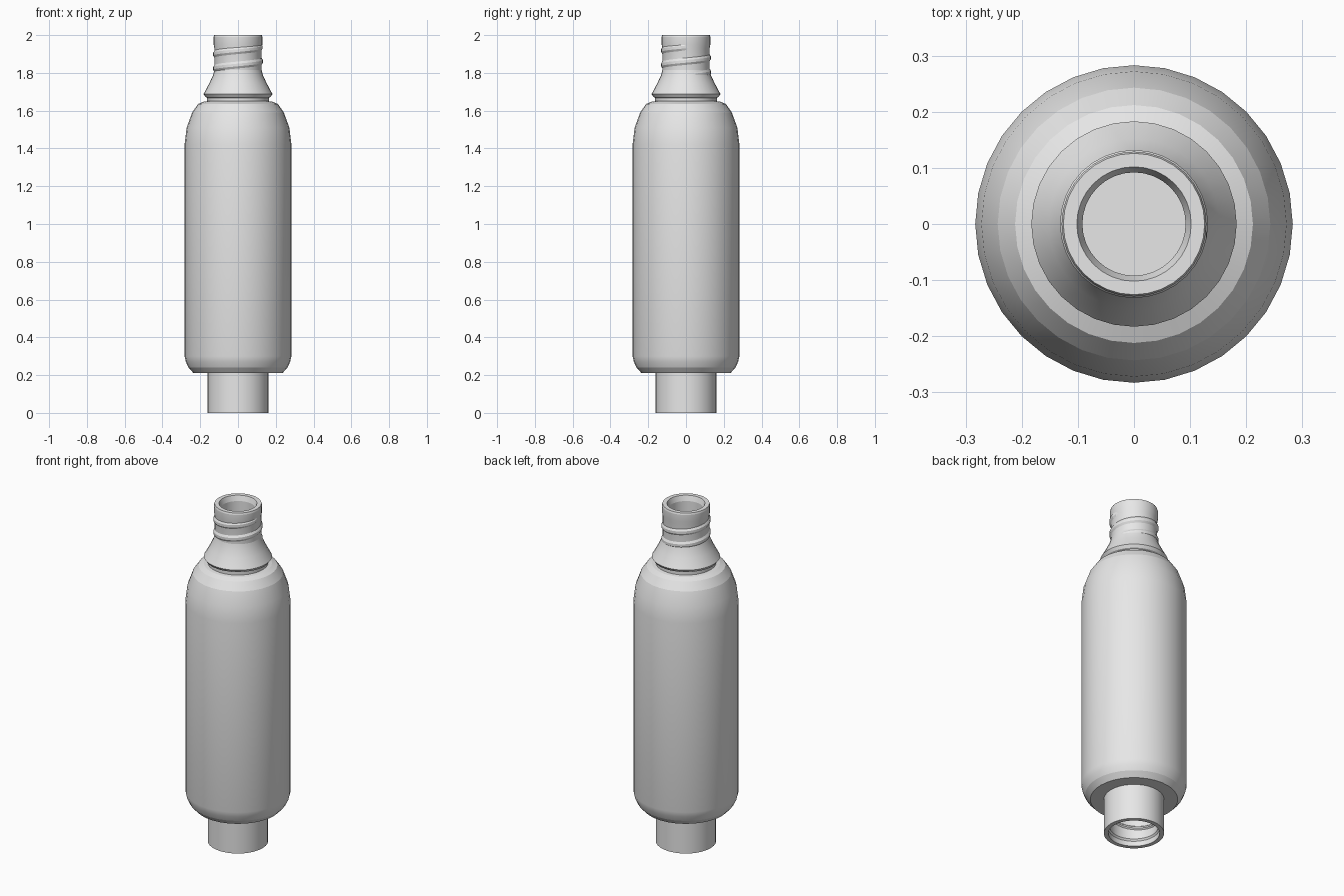
import bpy, bmesh, math

if "Cube" in bpy.data.objects:
    bpy.data.objects.remove(bpy.data.objects["Cube"])

SIDES = 32

grey = bpy.data.materials.new("light grey")
grey.diffuse_color = (0.8, 0.8, 0.8, 1)
grey.use_nodes = True
grey.node_tree.nodes["Principled BSDF"].inputs["Base Color"].default_value = grey.diffuse_color


def finish(bm, name):
    bmesh.ops.remove_doubles(bm, verts=bm.verts, dist=1e-5)
    bmesh.ops.recalc_face_normals(bm, faces=bm.faces)
    me = bpy.data.meshes.new(name)
    bm.to_mesh(me)
    bm.free()
    me.materials.append(grey)
    ob = bpy.data.objects.new(name, me)
    bpy.context.collection.objects.link(ob)
    bpy.context.view_layer.objects.active = ob
    ob.select_set(True)
    bpy.ops.object.shade_smooth_by_angle(angle=math.radians(14))
    ob.select_set(False)
    return ob


def lathe(name, profile):
    """Revolve (radius, height) points around z."""
    bm = bmesh.new()
    vs = [bm.verts.new((r, 0, z)) for r, z in profile]
    es = [bm.edges.new(p) for p in zip(vs, vs[1:])]
    bmesh.ops.spin(bm, geom=vs + es, cent=(0, 0, 0), axis=(0, 0, 1),
                   angle=math.tau, steps=SIDES, use_merge=True)
    return finish(bm, name)


def thread(name, root, crest, z0, pitch, turns, half):
    """Helical ridge, tapered at both ends."""
    bm = bmesh.new()
    n = int(SIDES * turns)
    rows = []
    for i in range(n + 1):
        a = math.tau * i / SIDES
        z = z0 + pitch * i / SIDES
        r = root + (crest - root) * min(1, i / 2, (n - i) / 2)
        rows.append([bm.verts.new((q * math.cos(a), q * math.sin(a), z + h))
                     for q, h in ((root, -half), (r, -half * 0.35),
                                  (r, half * 0.35), (root, half))])
    for a, b in zip(rows, rows[1:]):
        for k in range(3):
            bm.faces.new((a[k], b[k], b[k + 1], a[k + 1]))
    return finish(bm, name)


# Bottle body with rounded shoulder and chamfered foot
lathe("body", [(0.16, 0.21), (0.235, 0.21), (0.262, 0.24), (0.276, 0.29 - 0.02),
               (0.283, 0.30), (0.283, 1.42), (0.272, 1.51), (0.243, 1.59),
               (0.212, 1.635), (0.183, 1.647), (0.163, 1.65)])

# Hollow socket under the body
lathe("bottom_socket", [(0.162, 0.21), (0.162, 0), (0.138, 0), (0.138, 0.03),
                        (0.13, 0.04), (0.13, 0.19), (0, 0.19)])
thread("socket_thread", 0.131, 0.122, 0.06, 0.075, 1.5, 0.012)

# Collar, flared neck and hollow mouth
lathe("neck", [(0.163, 1.64), (0.163, 1.668), (0.172, 1.672), (0.183, 1.688),
               (0.176, 1.70), (0.152, 1.745), (0.133, 1.785), (0.125, 1.815),
               (0.125, 1.93), (0.129, 1.95), (0.129, 1.99), (0.126, 2.0),
               (0.102, 2.0), (0.092, 1.97), (0.092, 1.80), (0, 1.80)])
thread("neck_thread", 0.124, 0.132, 1.785, 0.076, 2.05, 0.02)
